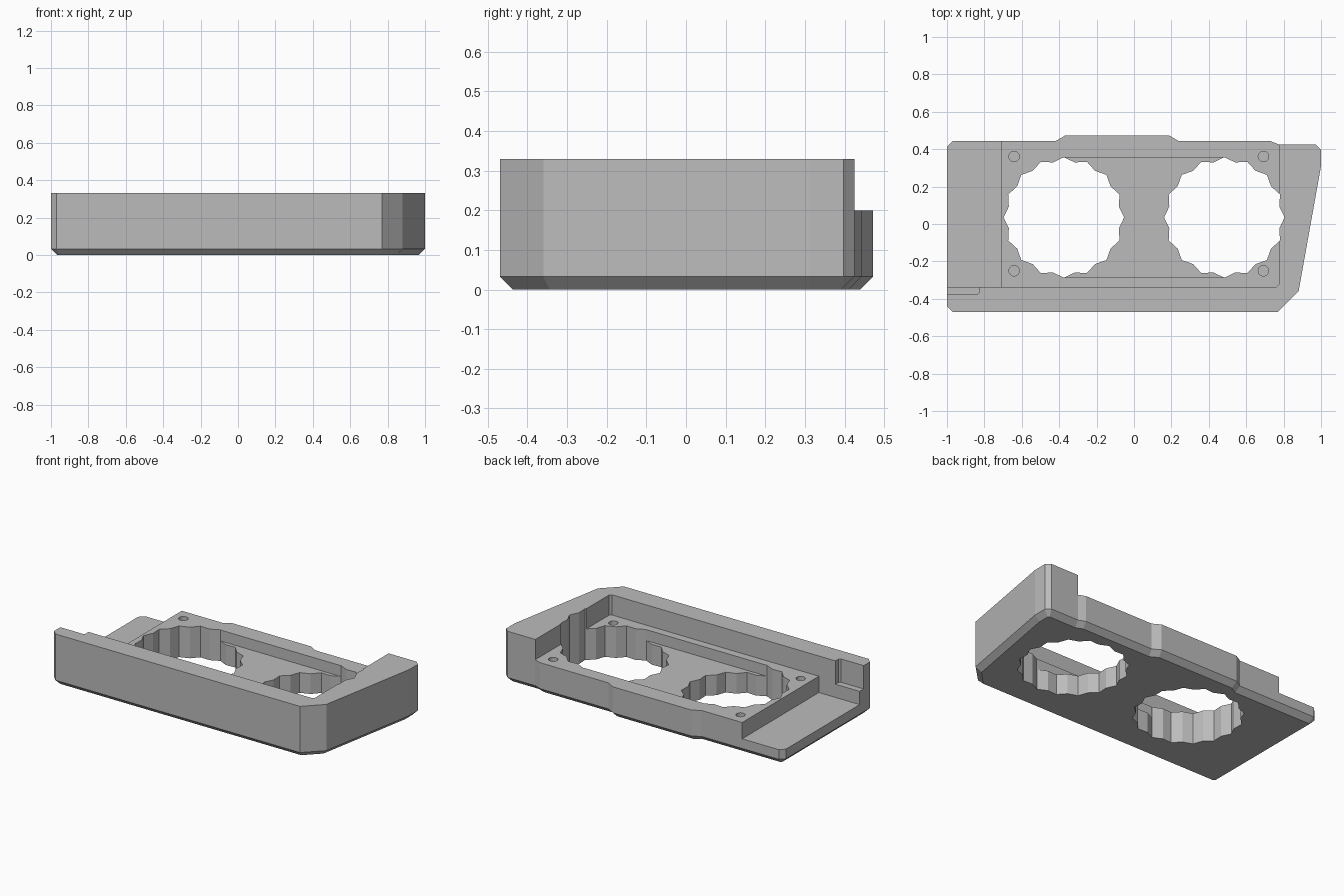
import bpy, bmesh, math
from mathutils import Vector

if "Cube" in bpy.data.objects:
    bpy.data.objects.remove(bpy.data.objects["Cube"])

grey = bpy.data.materials.new("mid_grey")
grey.diffuse_color = (0.5, 0.5, 0.5, 1)
grey.use_nodes = True
grey.node_tree.nodes["Principled BSDF"].inputs["Base Color"].default_value = grey.diffuse_color


def loft(name, layers):
    """Closed solid through a stack of (outline, z) layers."""
    bm = bmesh.new()
    rings = [[bm.verts.new((x, y, z)) for x, y in pts] for pts, z in layers]
    n = len(rings[0])
    for low, high in zip(rings, rings[1:]):
        for i in range(n):
            j = (i + 1) % n
            bm.faces.new((low[i], low[j], high[j], high[i]))
    bm.faces.new(rings[0][::-1])
    bm.faces.new(rings[-1])
    bmesh.ops.recalc_face_normals(bm, faces=bm.faces)
    mesh = bpy.data.meshes.new(name)
    bm.to_mesh(mesh)
    bm.free()
    ob = bpy.data.objects.new(name, mesh)
    bpy.context.collection.objects.link(ob)
    mesh.materials.append(grey)
    return ob


def inset(pts, d):
    """Mitred inward offset of a counter-clockwise outline."""
    out = []
    for i, p in enumerate(pts):
        a, b, c = Vector(pts[i - 1]), Vector(p), Vector(pts[(i + 1) % len(pts)])
        u, v = (b - a).normalized(), (c - b).normalized()
        n1, n2 = Vector((-u.y, u.x)), Vector((-v.y, v.x))
        out.append(tuple(b + (n1 + n2) * d / (1 + n1.dot(n2))))
    return out


def ring(cx, cy, n, radii):
    return [(cx + radii[i % len(radii)] * math.cos(2 * math.pi * i / n),
             cy + radii[i % len(radii)] * math.sin(2 * math.pi * i / n)) for i in range(n)]


def cut(body, pts, z0, z1=0.6):
    """Subtract a vertical prism from the body."""
    cutter = loft("cutter", [(pts, z0), (pts, z1)])
    cutter.hide_render = True
    mod = body.modifiers.new("cut", 'BOOLEAN')
    mod.operation, mod.solver, mod.object = 'DIFFERENCE', 'EXACT', cutter
    bpy.context.view_layer.objects.active = body
    bpy.ops.object.modifier_apply(modifier=mod.name)
    bpy.data.objects.remove(cutter)


# Body block with a chamfered underside
outline = [(-1, -0.44), (-0.97, -0.47), (0.77, -0.47), (0.88, -0.36), (1, 0.31),
           (1, 0.398), (0.973, 0.425), (0.775, 0.425), (0.73, 0.443), (0.24, 0.443),
           (0.19, 0.472), (-0.37, 0.472), (-0.42, 0.443), (-0.97, 0.443), (-1, 0.413)]
body = loft("housing_tray", [(inset(outline, 0.033), 0), (outline, 0.033), (outline, 0.33)])

# Deck recess, open to the left and back
cut(body, [(-1.2, -0.336), (0.762, -0.336), (0.774, -0.324), (0.774, 0.7), (-1.2, 0.7)], 0.2)
# Lower shelf at the left end
cut(body, [(-1.2, -0.336), (-0.71, -0.336), (-0.71, 0.7), (-1.2, 0.7)], 0.095)
# Small notch in the end of the front wall
cut(body, [(-1.2, -0.377), (-0.838, -0.377), (-0.828, -0.367), (-0.828, -0.3), (-1.2, -0.3)], 0.18)

# Shallow channel joining the two large openings
hole_x, hole_y = (-0.375, 0.483), 0.035
cut(body, [(hole_x[0], hole_y - 0.32), (hole_x[1], hole_y - 0.32),
           (hole_x[1], hole_y + 0.32), (hole_x[0], hole_y + 0.32)], 0.13)
# Scalloped through openings
for x in hole_x:
    cut(body, ring(x, hole_y, 32, (0.322, 0.3)), -0.2)
# Blind screw holes at the deck corners
for x in (-0.641, 0.692):
    for y in (-0.25, 0.361):
        cut(body, ring(x, y, 20, (0.028,)), 0.08)
